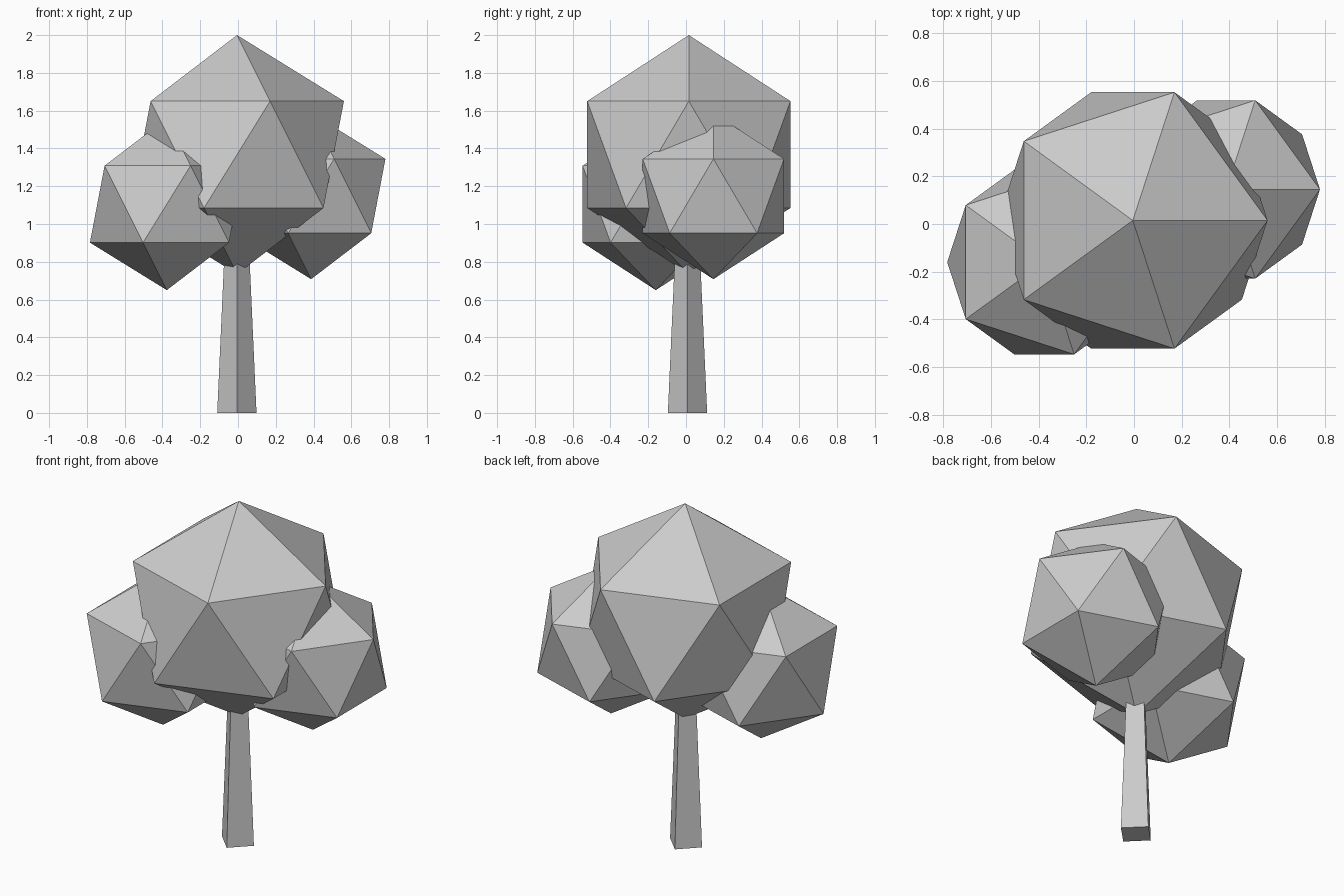
import bpy

if "Cube" in bpy.data.objects:
    bpy.data.objects.remove(bpy.data.objects["Cube"])

# single plain colour for the whole tree
grey = bpy.data.materials.new("light grey")
grey.diffuse_color = (0.6, 0.6, 0.6, 1.0)
grey.use_nodes = True
grey.node_tree.nodes["Principled BSDF"].inputs["Base Color"].default_value = grey.diffuse_color


def finish(name):
    obj = bpy.context.object
    obj.name = name
    obj.data.materials.append(grey)
    return obj


# trunk: tapered four-sided post, its top hidden in the crown
height = 1.0
bpy.ops.mesh.primitive_cone_add(vertices=4, radius1=0.104, radius2=0.059,
                                depth=height, location=(-0.006, 0.008, height / 2))
finish("trunk")

# foliage: three overlapping icosahedra (name, centre, radius)
clumps = [
    ("crown_foliage", (-0.005, 0.015, 1.3675), 0.6325),
    ("left_foliage", (-0.377, -0.16, 1.105), 0.455),
    ("right_foliage", (0.387, 0.145, 1.148), 0.44),
]
for name, centre, radius in clumps:
    bpy.ops.mesh.primitive_ico_sphere_add(subdivisions=1, radius=radius, location=centre)
    finish(name)
